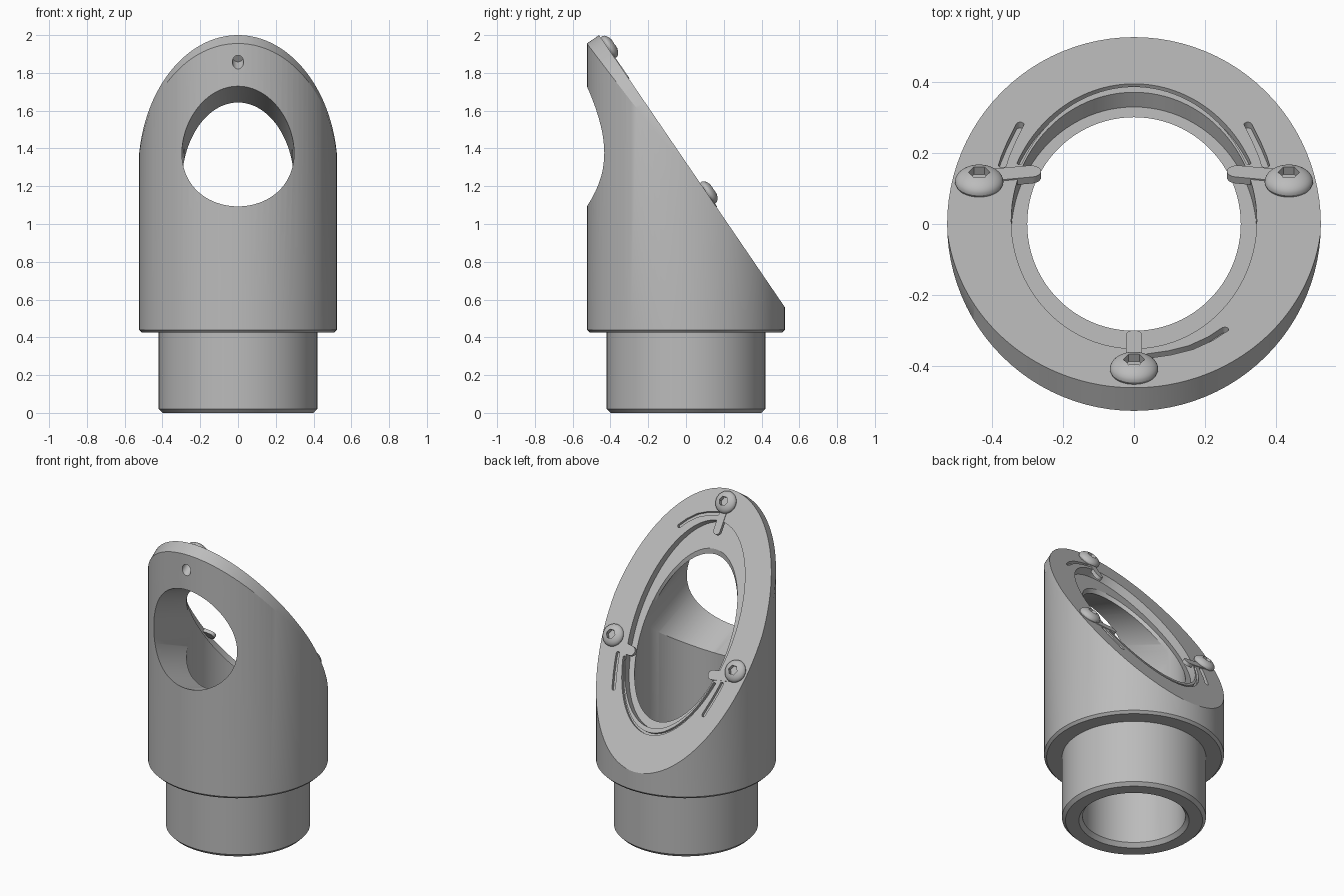
import bpy, bmesh, math
from mathutils import Matrix, Vector

cube = bpy.data.objects.get("Cube")
if cube:
    bpy.data.objects.remove(cube, do_unlink=True)

# One plain metal colour
grey = bpy.data.materials.new("satin grey")
grey.use_nodes = True
colour = (0.5, 0.5, 0.5, 1)
grey.diffuse_color = colour
grey.node_tree.nodes["Principled BSDF"].inputs["Base Color"].default_value = colour

# Frame of the slanted face: local x across, y downhill, z outward
SLOPE = math.atan(1.465)
CS, SN = math.cos(SLOPE), math.sin(SLOPE)
APEX = 1.326
FACE = Matrix.Translation((0, 0, APEX)) @ Matrix.Rotation(-SLOPE, 4, 'X')


def make(name, rings, matrix=Matrix()):
    """Skin a stack of equal rings and cap both ends."""
    bm = bmesh.new()
    loops = [[bm.verts.new(matrix @ Vector(p)) for p in ring] for ring in rings]
    for a, b in zip(loops, loops[1:]):
        for i in range(len(a)):
            j = (i + 1) % len(a)
            bm.faces.new((a[i], a[j], b[j], b[i]))
    bm.faces.new(loops[0][::-1])
    bm.faces.new(loops[-1])
    bmesh.ops.recalc_face_normals(bm, faces=bm.faces)
    mesh = bpy.data.meshes.new(name)
    bm.to_mesh(mesh)
    bm.free()
    mesh.materials.append(grey)
    ob = bpy.data.objects.new(name, mesh)
    bpy.context.collection.objects.link(ob)
    return ob


def lathe(name, profile, matrix=Matrix(), n=96):
    turn = [2 * math.pi * i / n for i in range(n)]
    return make(name, [[(r * math.cos(t), r * math.sin(t), z) for t in turn]
                       for r, z in profile], matrix)


def prism(name, outline, low, high):
    return make(name, [[(x, y, z) for x, y in outline] for z in (low, high)], FACE)


def ellipse(cx, cy, a, b, start=0, sweep=360, n=96):
    full = sweep == 360
    steps = [math.radians(start + sweep * i / n) for i in range(n if full else n + 1)]
    return [(cx + a * math.cos(t), cy + b * math.sin(t)) for t in steps]


def stroke(path, width):
    """Outline of a round-ended band that follows a path."""
    pts = [Vector(p) for p in path]
    r = width / 2
    left, right = [], []
    for i, p in enumerate(pts):
        d = (pts[min(i + 1, len(pts) - 1)] - pts[max(i - 1, 0)]).normalized()
        side = Vector((-d.y, d.x)) * r
        left.append(p + side)
        right.append(p - side)

    def cap(p, start):
        return [p + r * Vector((math.cos(start - math.pi * k / 8),
                                math.sin(start - math.pi * k / 8))) for k in range(1, 8)]
    first, last = left[0] - pts[0], left[-1] - pts[-1]
    return (left + cap(pts[-1], math.atan2(last.y, last.x)) + right[::-1]
            + cap(pts[0], math.atan2(-first.y, -first.x)))


def cut(ob, tool, operation='DIFFERENCE'):
    mod = ob.modifiers.new("cut", 'BOOLEAN')
    mod.operation, mod.solver, mod.object = operation, 'EXACT', tool
    bpy.context.view_layer.objects.active = ob
    bpy.ops.object.modifier_apply(modifier=mod.name)
    bpy.data.objects.remove(tool, do_unlink=True)


def smooth(ob):
    bpy.ops.object.select_all(action='DESELECT')
    ob.select_set(True)
    bpy.context.view_layer.objects.active = ob
    bpy.ops.object.shade_smooth_by_angle(angle=math.radians(25))


def on_face(points):
    """Plan positions projected down onto the slanted face."""
    return [(x, y / CS) for x, y in points]


# Housing with its narrower spigot
body = lathe("housing", [(0.4, 0), (0.42, 0.02), (0.42, 0.425), (0.51, 0.425),
                         (0.525, 0.44), (0.525, 2.2)])

# Slanted face whose upper half is trimmed to an ellipse
trim = ellipse(0, 0.06, 0.528, 0.06 + 0.46 / CS, 180, 180)
cut(body, prism("trim", trim + [(0.9, 0.06), (0.9, 3), (-0.9, 3), (-0.9, 0.06)], -3, 0),
    'INTERSECT')

# Vertical bore, tilted front port and seat in the slanted face
cut(body, lathe("bore", [(0.33, -0.01), (0.3, 0.025), (0.3, 2.3)]))
port = Matrix.Translation((0, 0, 1.21)) @ Matrix.Rotation(math.radians(69), 4, 'X')
cut(body, lathe("port", [(0.297, 0), (0.297, 1)], port))
cut(body, prism("seat", ellipse(0, 0.018, 0.345, 0.36 / CS), -0.05, 0.1))

# Thin step around the lower rim of the seat
cut(body, prism("rim_step", stroke(ellipse(0, 0, 0.358, 0.39 / CS, 26, 128, 48), 0.014),
                -0.02, 0.1))

# Curved clip slots
side_slot = [(0.37, 0.165), (0.362, 0.19), (0.345, 0.23), (0.32, 0.28)]
front_slot = [(0.03, -0.372), (0.1, -0.362), (0.16, -0.347), (0.215, -0.322), (0.255, -0.296)]
for path in (side_slot, [(-x, y) for x, y in side_slot], front_slot):
    cut(body, prism("slot", stroke(on_face(path), 0.022), -0.02, 0.1))

# Screw hole that runs out through the front
screws = {"left": (0.435, 0.112), "right": (-0.435, 0.112), "front": (0, -0.414)}
front_hole = FACE @ Matrix.Translation((0, screws["front"][1] / CS, 0))
cut(body, lathe("hole", [(0.03, -0.3), (0.03, 0.1)], front_hole, 32))
smooth(body)

# Button-head screws with hexagon sockets
for side, (x, y) in screws.items():
    place = FACE @ Matrix.Translation((x, y / CS, 0))
    dome = [(0.068 * math.cos(t), 0.008 + 0.036 * math.sin(t))
            for t in (math.radians(a) for a in range(0, 71, 10))]
    head = lathe(side + "_screw", [(0.028, -0.09), (0.028, -0.002), (0.064, -0.002)] + dome,
                 place, 40)
    cut(head, lathe("socket", [(0.03, 0.015), (0.03, 0.1)], place, 6))
    smooth(head)

# Retaining prongs reaching over the seat
prongs = {"left": [(0.29, 0.145), (0.4, 0.135)], "right": [(-0.29, 0.145), (-0.4, 0.135)],
          "front": [(0, -0.315), (0, -0.39)]}
for side, path in prongs.items():
    width = 0.046 if side == "front" else 0.058
    smooth(prism(side + "_prong", stroke(on_face(path), width), -0.018, 0.004))
